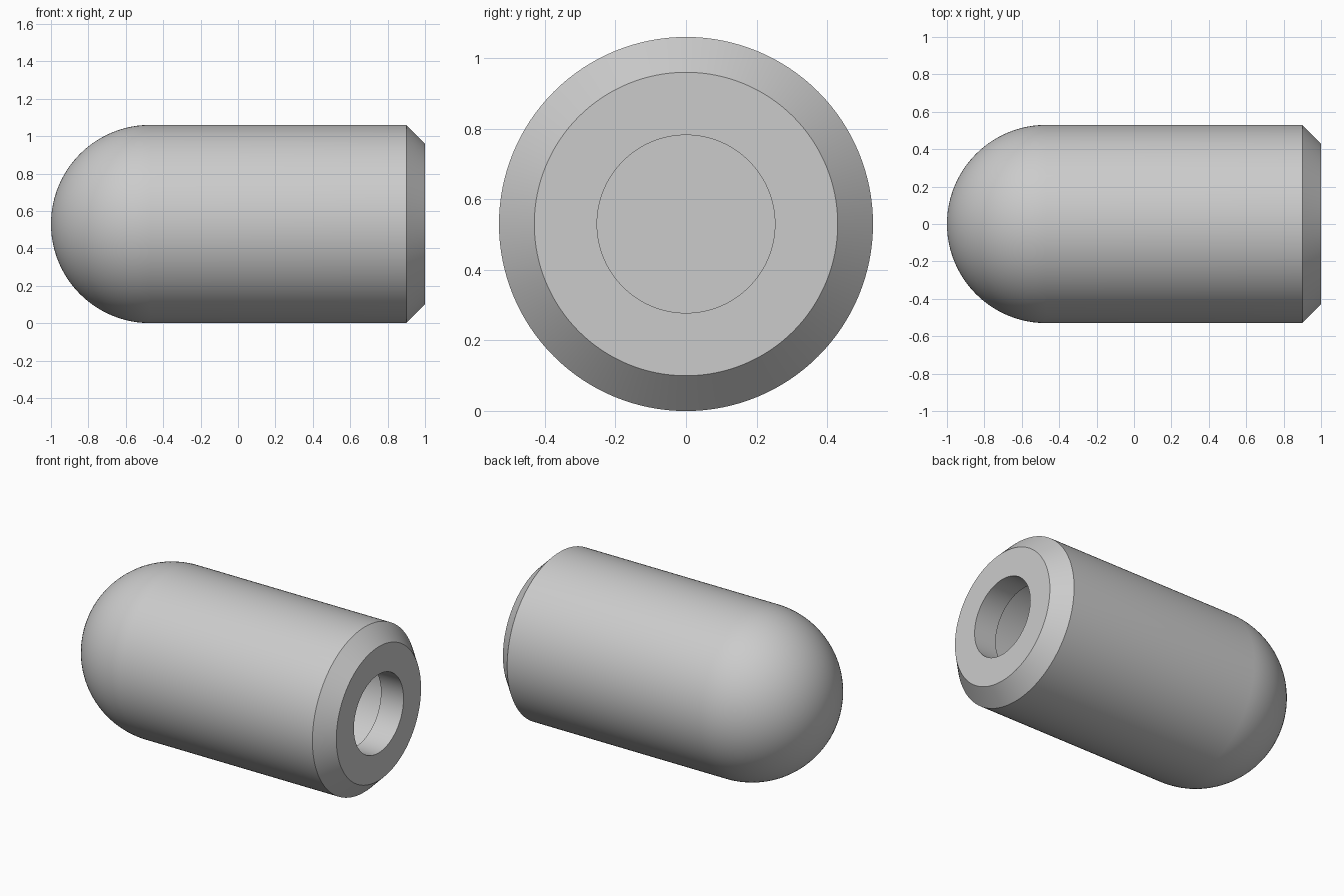
import bpy, bmesh, math
from mathutils import Vector

cube = bpy.data.objects.get("Cube")
if cube:
    bpy.data.objects.remove(cube, do_unlink=True)

RADIUS = 0.53
CHAMFER = 0.1
HOLE = 0.252
CAVITY = 0.37
LIP_DEPTH = 0.16
DOME_X = -1 + RADIUS
DOME_STEPS = 24
SEGMENTS = 128

# Plain grey material
grey = bpy.data.materials.new("plain_grey")
grey.use_nodes = True
colour = (0.6, 0.6, 0.6, 1)
grey.diffuse_color = colour
grey.node_tree.nodes["Principled BSDF"].inputs["Base Color"].default_value = colour

# Rounded nose as (x, radius) points
profile = []
for i in range(DOME_STEPS + 1):
    a = math.pi / 2 * i / DOME_STEPS
    profile.append((DOME_X - RADIUS * math.cos(a), RADIUS * math.sin(a)))

# Straight side, chamfered end, hole lip and wider blind cavity
profile += [
    (1 - CHAMFER, RADIUS),
    (1, RADIUS - CHAMFER),
    (1, HOLE),
    (1 - LIP_DEPTH, HOLE),
    (1 - LIP_DEPTH, CAVITY),
    (DOME_X, CAVITY),
    (DOME_X, 0),
]

# Revolve the profile about the long axis
bm = bmesh.new()
verts = [bm.verts.new((x, 0, r)) for x, r in profile]
edges = [bm.edges.new(pair) for pair in zip(verts, verts[1:])]
bmesh.ops.spin(bm, geom=verts + edges, cent=Vector(), axis=Vector((1, 0, 0)),
               angle=math.tau, steps=SEGMENTS, use_merge=True)
bmesh.ops.remove_doubles(bm, verts=bm.verts, dist=0.0001)
bmesh.ops.recalc_face_normals(bm, faces=bm.faces)
bmesh.ops.translate(bm, verts=bm.verts, vec=(0, 0, RADIUS))

mesh = bpy.data.meshes.new("rounded_plug")
bm.to_mesh(mesh)
bm.free()
mesh.materials.append(grey)
plug = bpy.data.objects.new("rounded_plug", mesh)
bpy.context.collection.objects.link(plug)

# Smooth curved surfaces, sharp rims
bpy.ops.object.select_all(action="DESELECT")
plug.select_set(True)
bpy.context.view_layer.objects.active = plug
bpy.ops.object.shade_smooth_by_angle(angle=math.radians(30))
